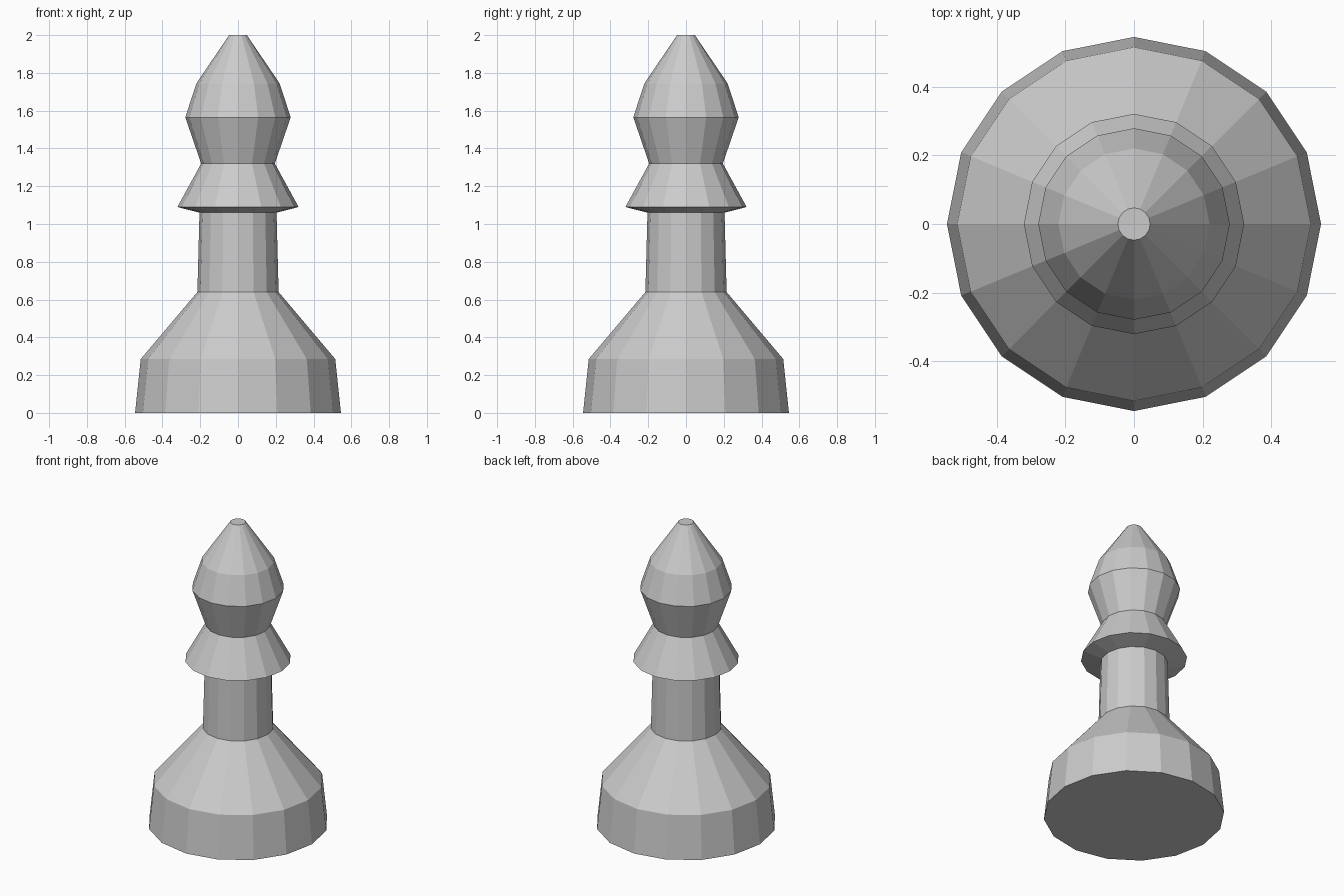
import bpy, bmesh
from math import cos, sin, tau

if "Cube" in bpy.data.objects:
    bpy.data.objects.remove(bpy.data.objects["Cube"])

SIDES = 16

# Turned profile (radius, height), bottom to top
PROFILE = [
    (0.545, 0.0), (0.515, 0.285),   # base drum
    (0.215, 0.64),                  # sloping shoulder
    (0.204, 1.06),                  # stem
    (0.321, 1.09), (0.195, 1.32),   # collar
    (0.279, 1.565), (0.22, 1.745),  # head
    (0.047, 2.0),                   # flat tip
]


def lathe(name, profile, sides):
    bm = bmesh.new()
    rings = [[bm.verts.new((r * cos(tau * i / sides), r * sin(tau * i / sides), z))
              for i in range(sides)] for r, z in profile]
    for low, high in zip(rings, rings[1:]):
        for i in range(sides):
            j = (i + 1) % sides
            bm.faces.new((low[i], low[j], high[j], high[i]))
    # Closed bottom and tip
    bm.faces.new(rings[0][::-1])
    bm.faces.new(rings[-1])
    mesh = bpy.data.meshes.new(name)
    bm.to_mesh(mesh)
    bm.free()
    obj = bpy.data.objects.new(name, mesh)
    bpy.context.collection.objects.link(obj)
    return obj


# Chess piece turned in one solid
lathe("chess_piece_body", PROFILE, SIDES)
